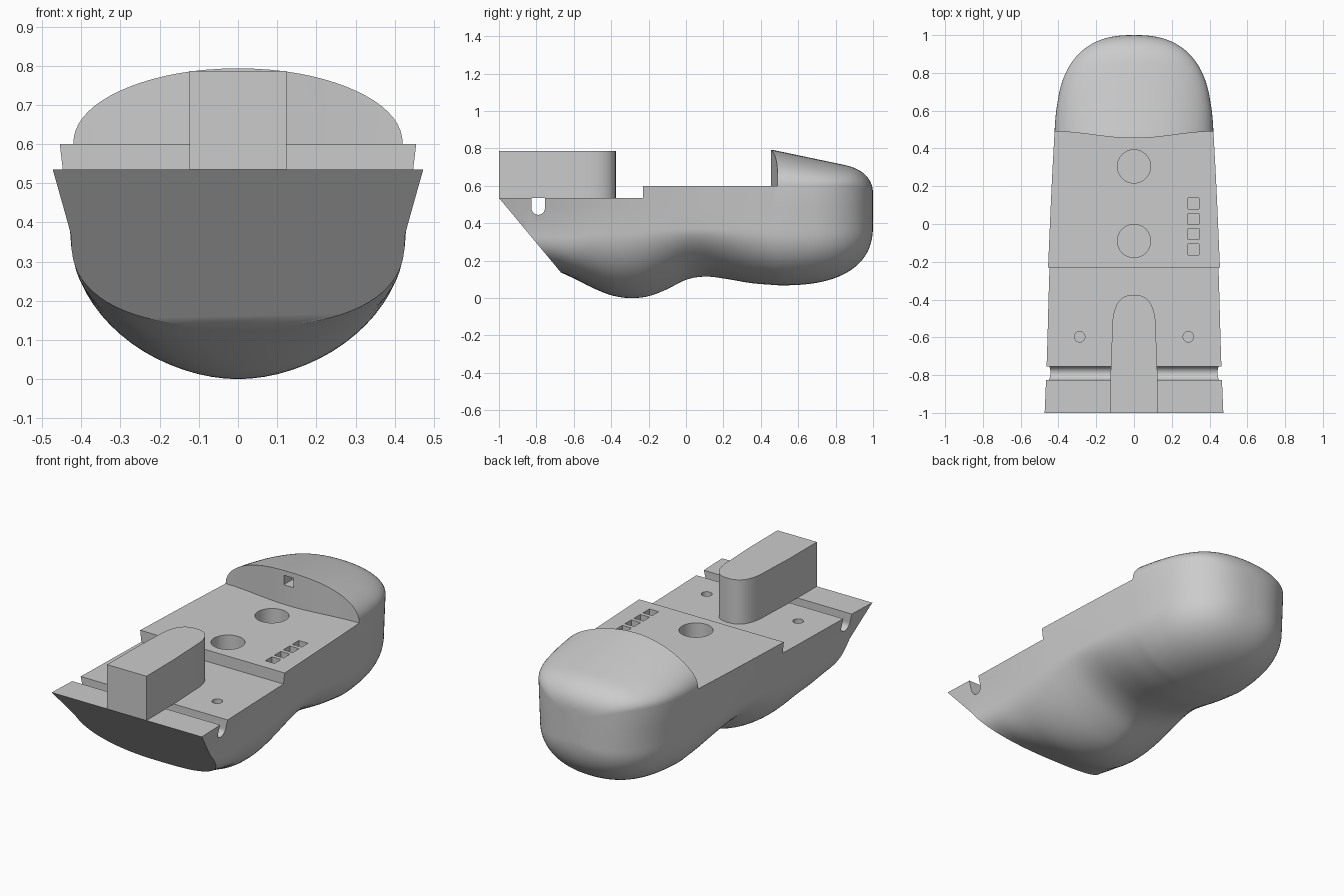
import bpy
import bmesh
import math

if "Cube" in bpy.data.objects:
    bpy.data.objects.remove(bpy.data.objects["Cube"], do_unlink=True)

grey = bpy.data.materials.new("light_grey")
grey.use_nodes = True
grey.diffuse_color = (0.6, 0.6, 0.6, 1)
grey.node_tree.nodes["Principled BSDF"].inputs["Base Color"].default_value = (0.6, 0.6, 0.6, 1)


def finish(name, bm):
    """Turn every face outward and make the object."""
    bm.normal_update()
    bmesh.ops.recalc_face_normals(bm, faces=bm.faces[:])
    if bm.calc_volume(signed=True) < 0:
        bmesh.ops.reverse_faces(bm, faces=bm.faces[:])
    mesh = bpy.data.meshes.new(name)
    bm.to_mesh(mesh)
    bm.free()
    mesh.materials.append(grey)
    obj = bpy.data.objects.new(name, mesh)
    bpy.context.collection.objects.link(obj)
    return obj


def loft(name, rings):
    """Skin a list of equal-length closed rings and cap both ends."""
    bm = bmesh.new()
    rows = [[bm.verts.new(p) for p in ring] for ring in rings]
    n = len(rows[0])
    for a, b in zip(rows, rows[1:]):
        for i in range(n):
            j = (i + 1) % n
            bm.faces.new((a[i], a[j], b[j], b[i]))
    bm.faces.new(rows[0][::-1])
    bm.faces.new(rows[-1])
    return finish(name, bm)


def prism(name, outline, lo, hi, axis="z"):
    """Extrude a 2D outline: (x, y) along z, (y, z) along x, or (x, z) along y."""
    place = {"z": lambda a, b, h: (a, b, h),
             "x": lambda a, b, h: (h, a, b),
             "y": lambda a, b, h: (a, h, b)}[axis]
    return loft(name, [[place(a, b, h) for a, b in outline] for h in (lo, hi)])


def rect(x, y, w, d):
    return [(x - w, y - d), (x + w, y - d), (x + w, y + d), (x - w, y + d)]


def circle(x, y, r, n=48):
    return [(x + r * math.cos(math.tau * i / n), y + r * math.sin(math.tau * i / n))
            for i in range(n)]


def cut(target, cutter):
    """Subtract the cutter, taking the first solver that leaves a solid."""
    for solver in ("EXACT", "MANIFOLD", "FLOAT"):
        mod = target.modifiers.new("cut", "BOOLEAN")
        mod.operation = "DIFFERENCE"
        mod.solver = solver
        mod.object = cutter
        bpy.context.view_layer.update()
        graph = bpy.context.evaluated_depsgraph_get()
        if len(target.evaluated_get(graph).data.polygons) > 100:
            bpy.context.view_layer.objects.active = target
            bpy.ops.object.modifier_apply(modifier=mod.name)
            break
        target.modifiers.remove(mod)
    bpy.data.objects.remove(cutter, do_unlink=True)


def shade(obj):
    bpy.ops.object.select_all(action="DESELECT")
    obj.select_set(True)
    bpy.context.view_layer.objects.active = obj
    bpy.ops.object.shade_smooth_by_angle(angle=math.radians(32))


def spline(table, y):
    """Smooth interpolation through (position, value) pairs."""
    if y <= table[0][0]:
        return table[0][1]
    if y >= table[-1][0]:
        return table[-1][1]
    k = max(i for i in range(len(table) - 1) if table[i][0] <= y)

    def slope(i):
        a, b = table[max(i - 1, 0)], table[min(i + 1, len(table) - 1)]
        return (b[1] - a[1]) / (b[0] - a[0])

    (y0, v0), (y1, v1) = table[k], table[k + 1]
    h = y1 - y0
    t = (y - y0) / h
    return ((2 * t**3 - 3 * t**2 + 1) * v0 + (t**3 - 2 * t**2 + t) * h * slope(k)
            + (3 * t**2 - 2 * t**3) * v1 + (t**3 - t**2) * h * slope(k + 1))


def rounding(y, start):
    """1 before start, falling along a rounded curve to 0 at the stern."""
    u = max(0, (y - start) / (1 - start))
    return (1 - u**2.5) ** 0.4


KEEL = [(-1.1, .17), (-.8, .165), (-.68, .14), (-.6, .105), (-.5, .055), (-.4, .015), (-.3, 0),
        (-.2, .01), (-.1, .048), (0, .098), (.1, .115), (.2, .105), (.35, .08), (.5, .068)]
WIDTH = [(-1.1, .494), (-.75, .478), (-.23, .455), (.2, .436), (.5, .42), (.65, .412)]
FLARE = [(-1.1, .88), (-.7, .89), (-.23, .94), (.5, .97)]
FULLNESS = [(-1.1, 3), (-.68, 2.9), (-.5, 2.2), (-.3, 1.9), (0, 1.65), (.2, 1.8), (.5, 2.2)]


def section(y):
    w = spline(WIDTH, y) * rounding(y, .5)
    low = w * spline(FLARE, y)
    keel = spline(KEEL, y) + .33 * (1 - rounding(y, .5))
    chine = max(.37, keel + .02)
    knee = 1 - rounding(y, .84)
    crest = .795 - .21 * (max(y, .45) - .45) - .13 * knee
    rail = .6 - .09 * knee
    n = spline(FULLNESS, y)
    half = []
    steps = 18
    for i in range(steps):              # underside, keel to chine
        a = math.pi / 2 * i / steps
        half.append((low * math.sin(a) ** (2 / n), chine - (chine - keel) * math.cos(a) ** (2 / n)))
    half += [(low, chine), ((low + w) / 2, (chine + rail) / 2)]
    for i in range(steps):              # crown, rail to crest
        a = math.pi / 2 * i / steps
        half.append((w * math.cos(a) ** .95, rail + (crest - rail) * math.sin(a) ** .95))
    half.append((0, crest))
    mirrored = [(-x, z) for x, z in half[-2:0:-1]]
    return [(x, y, z) for x, z in half + mirrored]


# Hull, with stations crowding together at the rounded stern
stations = [-1.1 + 1.6 * i / 56 for i in range(56)]
stations += [.5 + .5 * math.sin(math.pi / 2 * i / 30) for i in range(30)] + [.9997]
hull = loft("hull", [section(y) for y in stations])

# Stepped decks and the bowed front of the raised stern
bowed = [(x, .472 - .018 * math.cos(math.pi * x / .43))
         for x in [.43 - .86 * i / 24 for i in range(25)]]
cut(hull, prism("main_deck_cutter",
                [(-.8, -1.3), (.8, -1.3), (.8, .495)] + bowed + [(-.8, .495)], .6, 1.2))
cut(hull, prism("fore_deck_cutter", rect(0, -.73, .9, .5), .535, 1.3))

# Raked flat bow
cut(hull, prism("bow_cutter", [(-1.2, .776), (-.55, -.006), (-1.2, -.006)], -.8, .8, "x"))

# Round-bottomed groove across the fore deck
groove = [(-.79 + .036 * math.cos(a), .481 - .036 * math.sin(a))
          for a in [math.pi * i / 16 for i in range(17)]]
cut(hull, prism("groove_cutter", [(-.754, .7)] + groove + [(-.826, .7)], -.8, .8, "x"))

# Deck sockets
for y in (.305, -.09):
    cut(hull, prism("socket_cutter", circle(0, y, .088), .45, .7))
for x in (-.288, .288):
    cut(hull, prism("pin_hole_cutter", circle(x, -.597, .028, 24), .44, .7))
for i in range(4):
    cut(hull, prism("slot_cutter", rect(.316, .108 - .081 * i, .029, .029), .54, .7))

# Small pocket in the front of the raised stern
cut(hull, prism("pocket_cutter", rect(0, .738, .03, .027), .4, .53, "y"))
shade(hull)

# Upright block with a rounded rear end
arch = [(.115 * math.copysign(abs(math.cos(a)) ** .8, math.cos(a)),
         -.56 + .185 * abs(math.sin(a)) ** .8)
        for a in [math.pi * i / 32 for i in range(33)]]
block = prism("fore_block", [(-.124, -1), (.124, -1), (.123, -.75)] + arch + [(-.123, -.75)],
              .535, .787)
shade(block)
